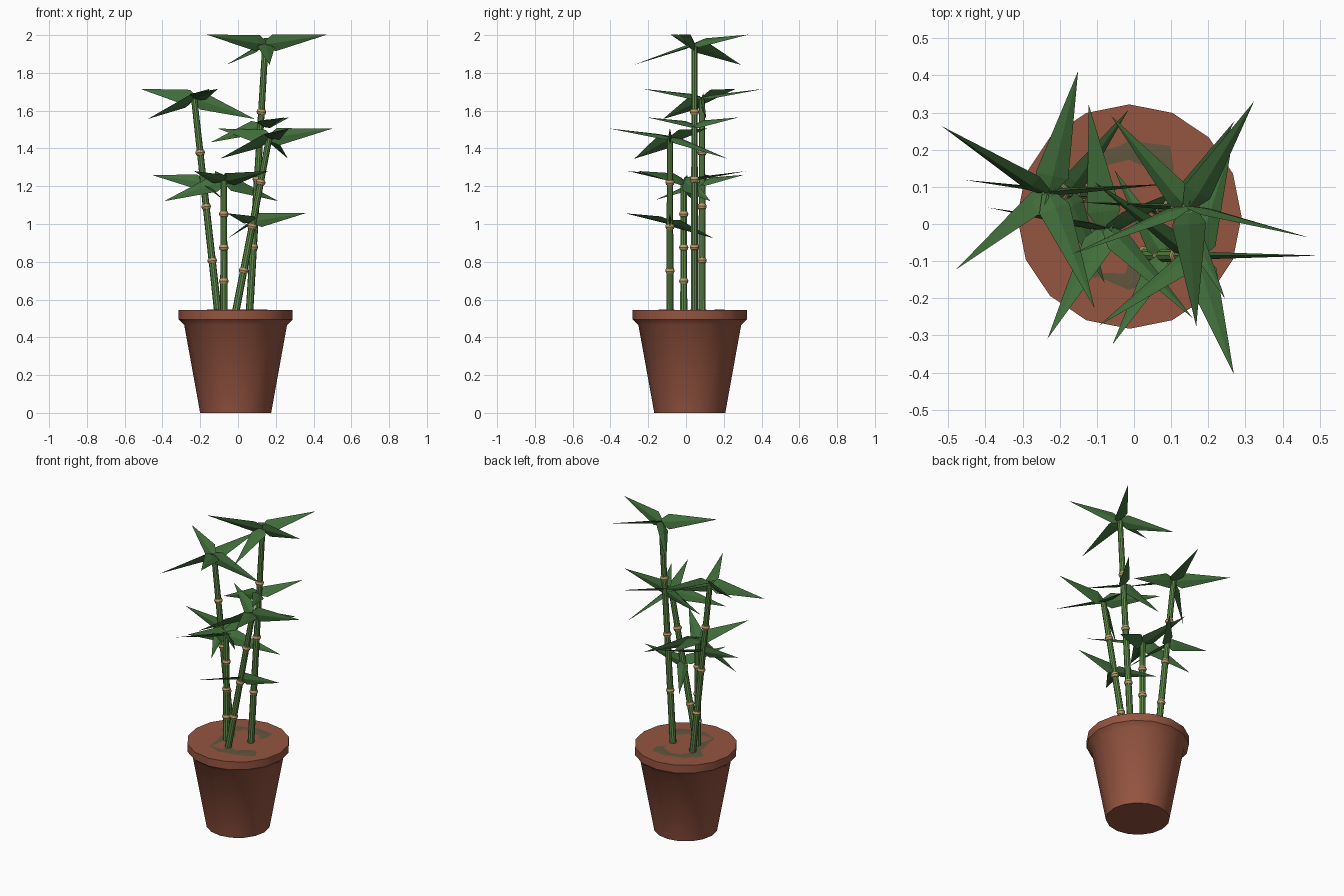
import bpy, bmesh, random
from math import sin, cos, tau, radians
from mathutils import Vector

if "Cube" in bpy.data.objects:
    bpy.data.objects.remove(bpy.data.objects["Cube"])

random.seed(4)
UP = Vector((0, 0, 1))


def material(name, rgb):
    m = bpy.data.materials.new(name)
    m.diffuse_color = (*rgb, 1)
    m.use_nodes = True
    m.node_tree.nodes["Principled BSDF"].inputs["Base Color"].default_value = m.diffuse_color
    return m


TERRACOTTA = material("terracotta", (0.30, 0.09, 0.052))
SOIL = material("soil", (0.12, 0.095, 0.047))
STALK = material("stalk_green", (0.12, 0.27, 0.07))
RING = material("ring_tan", (0.52, 0.34, 0.15))
LEAF = material("leaf_green", (0.055, 0.16, 0.045))


def lathe(bm, profile, sides, origin, direction=UP, squash=1.0):
    """Spin (radius, height) points round an axis; squash flattens local y."""
    turn = UP.rotation_difference(direction)
    origin = Vector(origin)
    rings = []
    for r, h in profile:
        n = sides if r > 0 else 1
        rings.append([bm.verts.new(origin + turn @ Vector(
            (r * cos(tau * i / n), r * squash * sin(tau * i / n), h))) for i in range(n)])
    for a, b in zip(rings, rings[1:]):
        for i in range(sides):
            j = (i + 1) % sides
            quad = [a[i % len(a)], a[j % len(a)], b[j % len(b)], b[i % len(b)]]
            bm.faces.new(list(dict.fromkeys(quad)))


def finish(bm, name, mat, smooth=True):
    bmesh.ops.recalc_face_normals(bm, faces=bm.faces)
    me = bpy.data.meshes.new(name)
    bm.to_mesh(me)
    bm.free()
    me.materials.append(mat)
    ob = bpy.data.objects.new(name, me)
    bpy.context.collection.objects.link(ob)
    if smooth:
        bpy.ops.object.select_all(action='DESELECT')
        ob.select_set(True)
        bpy.context.view_layer.objects.active = ob
        bpy.ops.object.shade_smooth_by_angle(angle=radians(35))
    return ob


# Pot with flared rim and closed top
CENTRE = (-0.0125, 0.02, 0)
bm = bmesh.new()
lathe(bm, [(0, 0), (0.188, 0), (0.272, 0.465), (0.302, 0.495), (0.302, 0.545), (0, 0.545)],
      16, CENTRE)
finish(bm, "pot", TERRACOTTA)

# Uneven soil that shows through the pot top in patches
bm = bmesh.new()
lathe(bm, [(0, 0.545), (0.09, 0.545), (0.18, 0.545), (0.26, 0.543), (0.25, 0.52), (0, 0.52)],
      12, CENTRE)
for v in bm.verts:
    if v.co.z > 0.54:
        v.co.z += random.uniform(-0.003, 0.002)
finish(bm, "soil", SOIL, smooth=False)


def leaf_cluster(name, centre, count, first_angle, length, low):
    """Ring of flat pointed leaves; those listed in low droop, others rise."""
    bm = bmesh.new()
    for k in range(count):
        a = radians(first_angle + 360 / count * k)
        slope = -0.34 if k in low else 0.15
        d = Vector((cos(a), sin(a), slope)).normalized()
        w = 0.135 * length
        lathe(bm, [(0, 0), (0.4 * w, 0.001), (w, 0.14 * length), (0, length)],
              4, centre, d, squash=0.2)
    finish(bm, name, LEAF, smooth=False)


# name: base, top, crown (first angle, drooping leaves), side tuft (fraction, angle, drooping)
stalks = {
    "tall": ((0.06, 0.045, 0.52), (0.145, 0.045, 1.952), (-14, (2, 4)), (0.70, 57, (1,))),
    "left": ((-0.105, 0.085, 0.52), (-0.232, 0.085, 1.665), (4, (0, 3)), (0.61, 53, (2,))),
    "short": ((-0.075, -0.012, 0.52), (-0.075, -0.012, 1.23), (26, (0, 2)), None),
    "front": ((-0.015, -0.085, 0.52), (0.165, -0.085, 1.455), (0, (1, 3)), (0.53, 0, (1,))),
}

for name, (base, top, crown, tuft) in stalks.items():
    base, top = Vector(base), Vector(top)
    axis = top - base
    size = axis.length
    d = axis.normalized()

    # Cane
    bm = bmesh.new()
    lathe(bm, [(0, 0), (0.020, 0), (0.0165, size), (0, size)], 10, base, d)
    finish(bm, name + "_stalk", STALK)

    # Three joint rings
    bm = bmesh.new()
    for t in (0.25, 0.5, 0.75):
        lathe(bm, [(0.016, -0.015), (0.021, -0.013), (0.026, 0), (0.021, 0.013), (0.016, 0.015)],
              10, base + axis * t, d)
    finish(bm, name + "_joint_rings", RING)

    # Leaves at the tip and part way up
    leaf_cluster(name + "_crown_leaves", top, 5, crown[0], 0.34, crown[1])
    if tuft:
        leaf_cluster(name + "_side_leaves", base + axis * tuft[0], 3, tuft[1], 0.28, tuft[2])
